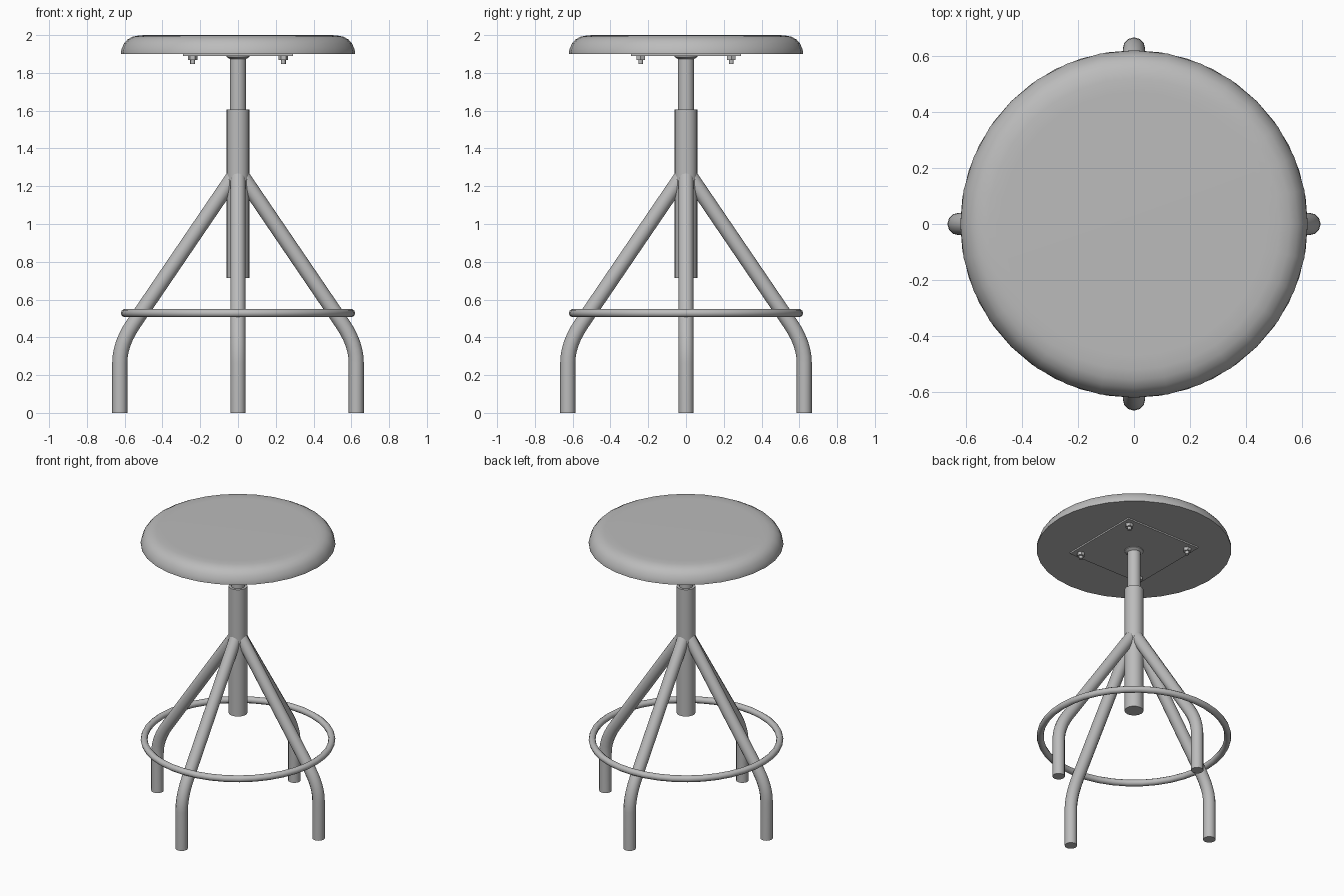
import bpy, bmesh, math
from mathutils import Vector, Matrix

cube = bpy.data.objects.get("Cube")
if cube:
    bpy.data.objects.remove(cube)

GREY = (0.5, 0.5, 0.5, 1)
grey = bpy.data.materials.new("plain grey")
grey.use_nodes = True
grey.diffuse_color = GREY
grey.node_tree.nodes["Principled BSDF"].inputs["Base Color"].default_value = GREY


def finish(name, bm, angle=40):
    bmesh.ops.recalc_face_normals(bm, faces=bm.faces)
    mesh = bpy.data.meshes.new(name)
    bm.to_mesh(mesh)
    bm.free()
    mesh.materials.append(grey)
    obj = bpy.data.objects.new(name, mesh)
    bpy.context.collection.objects.link(obj)
    bpy.ops.object.select_all(action='DESELECT')
    obj.select_set(True)
    bpy.context.view_layer.objects.active = obj
    bpy.ops.object.shade_smooth_by_angle(angle=math.radians(angle))
    return obj


def skin(bm, rings, closed=False):
    """Bridge successive vertex rings; cap the ends unless the loop is closed."""
    pairs = list(zip(rings, rings[1:] + rings[:1])) if closed else list(zip(rings, rings[1:]))
    for a, b in pairs:
        for i in range(len(a)):
            j = (i + 1) % len(a)
            bm.faces.new((a[i], a[j], b[j], b[i]))
    if not closed:
        bm.faces.new(rings[0])
        bm.faces.new(rings[-1])


def lathe(name, profile, sides, centre=(0, 0)):
    bm = bmesh.new()
    rings = []
    for r, z in profile:
        angles = [math.tau * i / sides for i in range(sides)]
        rings.append([bm.verts.new((centre[0] + r * math.cos(a),
                                    centre[1] + r * math.sin(a), z)) for a in angles])
    skin(bm, rings)
    return finish(name, bm)


def tube(name, path, radius, sides, turn):
    """Sweep a circle along a path in the XZ plane, then turn it about z."""
    bm = bmesh.new()
    rings = []
    for k, p in enumerate(path):
        ahead = (path[min(k + 1, len(path) - 1)] - path[max(k - 1, 0)]).normalized()
        side = Vector((0, 1, 0))
        up = ahead.cross(side)
        angles = [math.tau * i / sides for i in range(sides)]
        rings.append([bm.verts.new(p + radius * (math.cos(a) * up + math.sin(a) * side))
                      for a in angles])
    skin(bm, rings)
    bm.transform(Matrix.Rotation(turn, 4, 'Z'))
    return finish(name, bm, 50)


# Seat with a rounded upper edge
lathe("seat", [(0.62, 1.9), (0.62, 1.91), (0.615, 1.93), (0.604, 1.955), (0.585, 1.977),
               (0.557, 1.992), (0.52, 1.999), (0.47, 2.0)], 32)

# Mounting plate and its bolts
bm = bmesh.new()
bmesh.ops.create_cube(bm, size=1, matrix=Matrix.Translation((0, 0, 1.897))
                      @ Matrix.Diagonal((0.58, 0.58, 0.014, 1)))
finish("mounting_plate", bm)
for sx in (-1, 1):
    for sy in (-1, 1):
        spot = (0.24 * sx, 0.24 * sy)
        lathe("bolt_nut", [(0.026, 1.868), (0.026, 1.892)], 6, spot)
        lathe("bolt_end", [(0.013, 1.848), (0.013, 1.87)], 10, spot)

# Inner post with flared collar, and the outer sleeve
lathe("post", [(0.043, 1.55), (0.043, 1.873), (0.06, 1.884), (0.06, 1.892)], 20)
lathe("sleeve", [(0.06, 0.715), (0.06, 1.605)], 20)

# Four bent legs: vertical foot, curved knee, straight slope into the sleeve
foot, knee = 0.626, Vector((0.626, 0, 0.365))
slope = (Vector((0.024, 0, 1.25)) - knee).normalized()
start, end = knee - Vector((0, 0, 0.1)), knee + slope * 0.13
path = [Vector((foot, 0, 0))]
for i in range(7):
    t = i / 6
    path.append(start * (1 - t) ** 2 + knee * 2 * t * (1 - t) + end * t ** 2)
path.append(Vector((0.024, 0, 1.25)))
for n, name in enumerate(("left_leg", "back_leg", "right_leg", "front_leg")):
    tube(name, path, 0.04, 12, n * math.pi / 2)

# Foot ring
bm = bmesh.new()
rings = []
for i in range(40):
    a = math.tau * i / 40
    rings.append([])
    for j in range(10):
        b = math.tau * j / 10
        r = 0.598 + 0.022 * math.cos(b)
        rings[-1].append(bm.verts.new((r * math.cos(a), r * math.sin(a),
                                       0.528 + 0.022 * math.sin(b))))
skin(bm, rings, closed=True)
finish("foot_ring", bm, 60)
